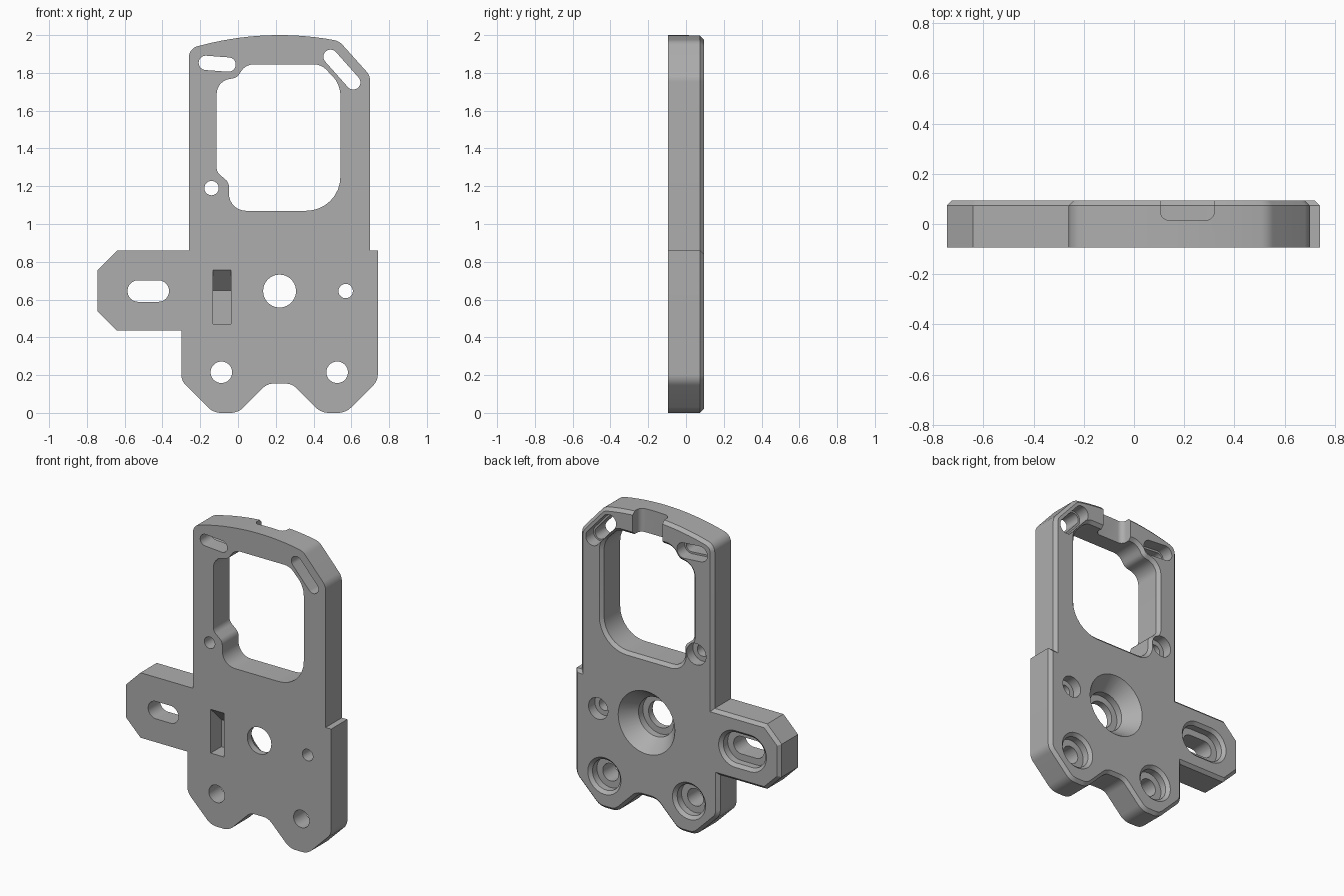
import bpy, bmesh, math
from mathutils import Vector

if "Cube" in bpy.data.objects:
    bpy.data.objects.remove(bpy.data.objects["Cube"])

HALF = 0.094            # half the plate thickness
CHAMFER = 0.02
BACK, OUT = HALF, HALF + 0.04

grey = bpy.data.materials.new("plain grey")
grey.use_nodes = True
COLOUR = (0.42, 0.42, 0.42, 1)
grey.diffuse_color = COLOUR
grey.node_tree.nodes["Principled BSDF"].inputs["Base Color"].default_value = COLOUR


def rounded(corners, steps=8):
    """Polygon of (u, v, radius) corners, each filleted by its radius."""
    loop = []
    for i, (u, v, r) in enumerate(corners):
        p = Vector((u, v))
        a = (Vector(corners[i - 1][:2]) - p).normalized()
        b = (Vector(corners[(i + 1) % len(corners)][:2]) - p).normalized()
        if r == 0:
            loop.append(p)
            continue
        half = a.angle(b) / 2
        centre = p + (a + b).normalized() * r / math.sin(half)
        start = p + a * r / math.tan(half) - centre
        end = p + b * r / math.tan(half) - centre
        sweep = start.angle_signed(end)
        for k in range(steps + 1):
            t = -sweep * k / steps
            c, s = math.cos(t), math.sin(t)
            loop.append(centre + Vector((c * start.x - s * start.y,
                                         s * start.x + c * start.y)))
    return loop


def slot(a, b, r, steps=20):
    """Slot from centre a to centre b; a circle when they coincide."""
    a, b = Vector(a), Vector(b)
    d = b - a
    base = math.atan2(d.y, d.x)
    loop = []
    for centre, turn in ((b, base - math.pi / 2), (a, base + math.pi / 2)):
        for k in range(steps + 1):
            if d.length == 0 and k == steps:
                continue
            t = turn + math.pi * k / steps
            loop.append(centre + r * Vector((math.cos(t), math.sin(t))))
    return loop


def offset(loop, d):
    """Move a counter-clockwise loop outward by d with mitred corners."""
    out = []
    for i, p in enumerate(loop):
        e = (p - loop[i - 1]).normalized()
        f = (loop[(i + 1) % len(loop)] - p).normalized()
        n, m = Vector((e.y, -e.x)), Vector((f.y, -f.x))
        out.append(p + (n + m) * d / (1 + n.dot(m)))
    return out


def loft(name, loop, sections, place=lambda u, v, w: (u, w, v)):
    """Solid through copies of the loop, one per (depth, offset) section."""
    bm = bmesh.new()
    rings = [[bm.verts.new(place(p.x, p.y, w)) for p in offset(loop, d)]
             for w, d in sections]
    n = len(loop)
    for low, high in zip(rings, rings[1:]):
        for i in range(n):
            j = (i + 1) % n
            bm.faces.new((low[i], low[j], high[j], high[i]))
    bm.faces.new(rings[0])
    bm.faces.new(rings[-1])
    bmesh.ops.recalc_face_normals(bm, faces=bm.faces)
    mesh = bpy.data.meshes.new(name)
    bm.to_mesh(mesh)
    bm.free()
    obj = bpy.data.objects.new(name, mesh)
    bpy.context.collection.objects.link(obj)
    mesh.materials.append(grey)
    return obj


# Plate outline: feet, right side, domed top, left side and side arm
MID, DOME = 0.22, 1.6
dome = [(x, 2 - (x - MID) ** 2 / (2 * DOME), 0)
        for x in [0.46 - 0.05 * k for k in range(14)]]
outline = rounded(
    [(-0.30, 0.17, 0.08), (-0.13, 0, 0.10), (0, 0, 0.10), (0.155, 0.155, 0.08),
     (0.285, 0.155, 0.08), (0.44, 0, 0.10), (0.57, 0, 0.10), (0.74, 0.17, 0.08),
     (0.74, 0.86, 0), (0.70, 0.86, 0), (0.70, 1.785, 0.08), (0.535, 1.969, 0.08)]
    + dome +
    [(-0.26, 1.928, 0.06), (-0.26, 0.86, 0), (-0.64, 0.86, 0), (-0.745, 0.755, 0),
     (-0.745, 0.54, 0), (-0.64, 0.435, 0), (-0.30, 0.435, 0)])
plate = loft("mounting_plate", outline,
             [(-HALF, 0), (BACK - CHAMFER, 0), (BACK, -CHAMFER)])

# Large window, slightly flared at the back
window = rounded(
    [(-0.048, 1.07, 0.09), (0.542, 1.07, 0.18), (0.542, 1.74, 0.15),
     (0.44, 1.845, 0.09), (0.04, 1.845, 0.08), (-0.005, 1.775, 0.05),
     (-0.113, 1.755, 0.08), (-0.113, 1.275, 0.05), (-0.048, 1.22, 0.05)])
cutters = [loft("window_cutter", window,
                [(-OUT, 0), (BACK - CHAMFER, 0), (BACK, CHAMFER), (OUT, CHAMFER)])]


def bore(name, a, b, r, *steps):
    """Through hole with stepped recess at the back, steps as (depth, radius)."""
    sections = [(-OUT, 0)]
    sections += [(BACK - depth, radius - r) for depth, radius in steps]
    sections.append((OUT, sections[-1][1]))
    cutters.append(loft(name, slot(a, b, r), sections))


# Bolt holes and the arm slot share one recess shape
for name, a, b in (("left_foot_hole", (0.525, 0.215), (0.525, 0.215)),
                   ("right_foot_hole", (-0.088, 0.215), (-0.088, 0.215)),
                   ("arm_slot", (-0.528, 0.645), (-0.422, 0.645))):
    bore(name, a, b, 0.057, (0.065, 0.057), (0.065, 0.1), (0.02, 0.1), (0, 0.12))

# Small pin holes
for name, c in (("upper_pin_hole", (-0.14, 1.19)), ("lower_pin_hole", (0.57, 0.645))):
    bore(name, c, c, 0.038, (0.065, 0.038), (0.065, 0.07))

# Adjustment slots at the top corners
for name, a, b in (("top_slot", (-0.17, 1.853), (-0.05, 1.844)),
                   ("corner_slot", (0.49, 1.885), (0.61, 1.75))):
    bore(name, a, b, 0.038, (0.08, 0.038), (0.08, 0.05))

# Central hole with a conical seat
bore("centre_hole", (MID, 0.645), (MID, 0.645), 0.087,
     (0.145, 0.087), (0.145, 0.128), (0.1, 0.128), (0, 0.205))

# Notch through the top rim
notch = rounded([(0.105, 0.015, 0.035), (0.32, 0.015, 0.035),
                 (0.32, 0.2, 0), (0.105, 0.2, 0)])
cutters.append(loft("notch_cutter", notch, [(1.78, 0), (2.1, 0)],
                    lambda u, v, w: (u, v, w)))

# Front pocket with a sloping ceiling
DEEP = 0.11
pocket = rounded([(-HALF - DEEP, 0.47, 0), (DEEP - HALF, 0.47, 0),
                  (DEEP - HALF, 0.647, 0), (-HALF, 0.757, 0),
                  (-HALF - DEEP, 0.757, 0)])
cutters.append(loft("pocket_cutter", pocket, [(-0.132, 0), (-0.037, 0)],
                    lambda u, v, w: (w, u, v)))

# Cut everything from the plate
bpy.context.view_layer.objects.active = plate
plate.select_set(True)
for cutter in cutters:
    cutter.hide_render = True
    cut = plate.modifiers.new(cutter.name, "BOOLEAN")
    cut.operation, cut.solver, cut.object = "DIFFERENCE", "EXACT", cutter
    bpy.ops.object.modifier_apply(modifier=cut.name)
    bpy.data.objects.remove(cutter)
bpy.ops.object.shade_smooth_by_angle(angle=math.radians(25))
